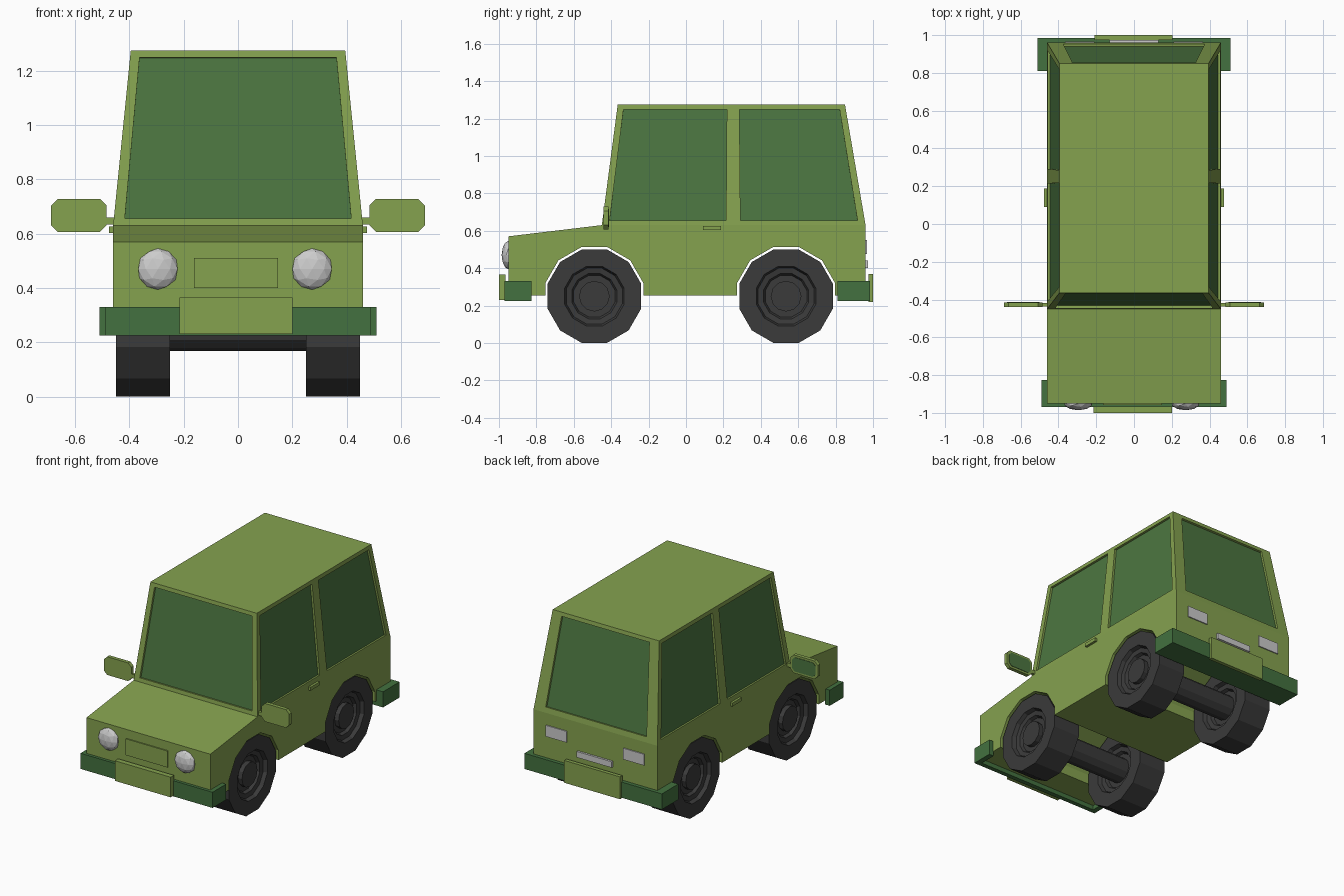
import bpy, bmesh, math
from mathutils import Vector, Matrix

if "Cube" in bpy.data.objects:
    bpy.data.objects.remove(bpy.data.objects["Cube"])


def material(name, rgb):
    m = bpy.data.materials.new(name)
    m.diffuse_color = (*rgb, 1)
    m.use_nodes = True
    m.node_tree.nodes["Principled BSDF"].inputs["Base Color"].default_value = m.diffuse_color
    return m


PAINT = material("olive paint", (0.235, 0.36, 0.078))
GLASS = material("green glass", (0.072, 0.18, 0.052))
BUMPER = material("bumper green", (0.056, 0.165, 0.05))
RUBBER = material("dark rubber", (0.043, 0.043, 0.043))
SILVER = material("light silver", (0.6, 0.6, 0.6))


def finish(name, bm, *mats):
    bmesh.ops.remove_doubles(bm, verts=bm.verts, dist=1e-5)
    bmesh.ops.recalc_face_normals(bm, faces=bm.faces)
    me = bpy.data.meshes.new(name)
    bm.to_mesh(me)
    bm.free()
    for m in mats:
        me.materials.append(m)
    ob = bpy.data.objects.new(name, me)
    bpy.context.collection.objects.link(ob)
    return ob


def add_face(bm, pts, mat=0):
    f = bm.faces.new([bm.verts.new(p) for p in pts])
    f.material_index = mat
    return f


def box(name, mat, x, y, z):
    bm = bmesh.new()
    bmesh.ops.create_cube(bm, size=1)
    for v in bm.verts:
        v.co = [a + (b - a) * (c + 0.5) for (a, b), c in zip((x, y, z), v.co)]
    return finish(name, bm, mat)


def prism(name, mat, pts, offset):
    """Extrude a flat outline along the offset vector."""
    bm = bmesh.new()
    f = add_face(bm, pts)
    r = bmesh.ops.extrude_face_region(bm, geom=[f], use_keep_orig=True)
    for v in r["geom"]:
        if isinstance(v, bmesh.types.BMVert):
            v.co += Vector(offset)
    return finish(name, bm, mat)


# body: side profile with wheel arches, cabin panels with recessed windows
W, TOP, BELT, ROOF, FLOOR = 0.46, 0.395, 0.63, 1.275, 0.255
FRONT_Y, REAR_Y, WZ, PILLAR = -0.49, 0.535, 0.25, 0.2525


def arch(cy, apothem=0.262):
    r = apothem / math.cos(math.pi / 12)
    pts = [(cy + r * math.cos(math.radians(a)), WZ + r * math.sin(math.radians(a)))
           for a in range(165, 0, -30)]
    return [(cy - apothem, FLOOR)] + pts + [(cy + apothem, FLOOR)]


profile = ([(-0.95, FLOOR)] + arch(FRONT_Y) + arch(REAR_Y)
           + [(0.96, FLOOR), (0.96, BELT), (PILLAR, BELT), (-0.45, BELT), (-0.95, 0.57)])
bm = bmesh.new()
for s in (-1, 1):
    add_face(bm, [(s * W, y, z) for y, z in profile])
for (y0, z0), (y1, z1) in zip(profile, profile[1:] + profile[:1]):
    if not (z0 == BELT and z1 == BELT):          # open under the cabin
        add_face(bm, [(-W, y0, z0), (W, y0, z0), (W, y1, z1), (-W, y1, z1)])


def window_panel(quad, u0, u1, v0, v1, depth=0.014):
    """Quad (bottom a, b, top c, d) with a framed, recessed pane."""
    a, b, c, d = [Vector(p) for p in quad]
    n = (b - a).cross(d - a).normalized()
    if n.dot((a + c) / 2 - Vector((0, 0.25, 0.95))) < 0:
        n = -n
    inner = [a.lerp(b, u).lerp(d.lerp(c, u), v)
             for u, v in ((u0, v0), (u1, v0), (u1, v1), (u0, v1))]
    pane = [p - n * depth for p in inner]
    outer = [a, b, c, d]
    for i in range(4):
        j = (i + 1) % 4
        add_face(bm, [outer[i], outer[j], inner[j], inner[i]])
        add_face(bm, [inner[i], inner[j], pane[j], pane[i]])
    add_face(bm, pane, 1)


stations = [(-0.45, -0.365), (PILLAR, PILLAR), (0.96, 0.85)]   # belt y, roof y
for s in (-1, 1):
    for (b0, t0), (b1, t1) in zip(stations, stations[1:]):
        window_panel([(s * W, b0, BELT), (s * W, b1, BELT),
                      (s * TOP, t1, ROOF), (s * TOP, t0, ROOF)], 0.055, 0.945, 0.04, 0.96)
for (b, t), u, v in ((stations[0], 0.044, 0.04), (stations[2], 0.09, 0.055)):
    window_panel([(-W, b, BELT), (W, b, BELT), (TOP, t, ROOF), (-TOP, t, ROOF)],
                 u, 1 - u, v, 0.96)
ys = [t for _, t in stations]
add_face(bm, [(-TOP, y, ROOF) for y in ys] + [(TOP, y, ROOF) for y in reversed(ys)])
finish("car_body", bm, PAINT, GLASS)


# wheels: twelve-sided ring section spun around the axle
def wheel(name, cx, cy):
    bm = bmesh.new()
    half = [(0.05, 0.0), (0.05, 0.115), (0.07, 0.125), (0.075, 0.155), (0.1, 0.165),
            (0.1, 0.25 / math.cos(math.pi / 12))]
    section = half + [(-x, r) for x, r in reversed(half)]
    rings = [[Vector((cx + x, cy + r * math.sin(t), WZ + r * math.cos(t))) for x, r in section]
             for t in [math.radians(15 + 30 * k) for k in range(12)]]
    for k in range(12):
        p, q = rings[k], rings[(k + 1) % 12]
        for i in range(len(section) - 1):
            pts = [p[i], p[i + 1], q[i + 1], q[i]]
            if section[i][1] == 0:
                pts = pts[:3]
            elif section[i + 1][1] == 0:
                pts = [p[i], p[i + 1], q[i]]
            add_face(bm, pts)
    finish(name, bm, RUBBER)


for label, cy in (("front", FRONT_Y), ("rear", REAR_Y)):
    for side, s in (("left", -1), ("right", 1)):
        wheel(f"{label}_{side}_wheel", s * 0.35, cy)
    # axle whose ends form the hubs
    bm = bmesh.new()
    bmesh.ops.create_cone(bm, cap_ends=True, segments=12, radius1=0.082, radius2=0.082, depth=0.86,
                          matrix=Matrix.Translation((0, cy, WZ)) @ Matrix.Rotation(math.pi / 2, 4, 'Y'))
    finish(label + "_axle", bm, RUBBER)

# bumpers and number plates
prism("front_bumper", BUMPER,
      [(x, y, 0.225) for x, y in ((-0.49, -0.825), (-0.49, -0.97), (0.49, -0.97), (0.49, -0.825),
                                  (0.455, -0.825), (0.455, -0.94), (-0.455, -0.94), (-0.455, -0.825))],
      (0, 0, 0.105))
box("rear_bumper", BUMPER, (-0.51, 0.51), (0.81, 0.985), (0.225, 0.33))
box("front_plate", PAINT, (-0.215, 0.2), (-1.0, -0.965), (0.23, 0.365))
box("rear_plate", PAINT, (-0.21, 0.205), (0.975, 1.0), (0.22, 0.37))

# grille panel, rear lights and tailgate handle
box("grille_panel", PAINT, (-0.163, 0.147), (-0.958, -0.945), (0.4, 0.51))
for s in (-1, 1):
    box("rear_light", SILVER, sorted((s * 0.21, s * 0.365)), (0.955, 0.967), (0.475, 0.55))
box("tailgate_handle", SILVER, (-0.13, 0.13), (0.955, 0.974), (0.4, 0.44))

# headlights: flattened faceted domes
for cx in (-0.295, 0.273):
    bm = bmesh.new()
    bmesh.ops.create_icosphere(bm, subdivisions=2, radius=1)
    for v in bm.verts:
        v.co = (cx + v.co.x * 0.076, -0.95 + v.co.y * 0.036, 0.47 + v.co.z * 0.076)
    finish("headlight", bm, SILVER)


# wing mirrors and door handles
def octagon(cx, hx, hz, cut, y):
    pts = [(hx, hz - cut), (hx - cut, hz), (cut - hx, hz), (-hx, hz - cut),
           (-hx, cut - hz), (cut - hx, -hz), (hx - cut, -hz), (hx, cut - hz)]
    return [(cx + x, y, 0.668 + z) for x, z in pts]


for s in (-1, 1):
    cx = s * 0.586
    prism("mirror_housing", PAINT, octagon(cx, 0.102, 0.061, 0.024, -0.44), (0, 0.025, 0))
    prism("mirror_glass", GLASS, octagon(cx, 0.086, 0.047, 0.018, -0.416), (0, 0.004, 0))
    box("mirror_arm", PAINT, sorted((s * 0.44, s * 0.49)), (-0.438, -0.418), (0.635, 0.66))
    box("door_handle", PAINT, sorted((s * 0.455, s * 0.476)), (0.09, 0.187), (0.603, 0.626))
